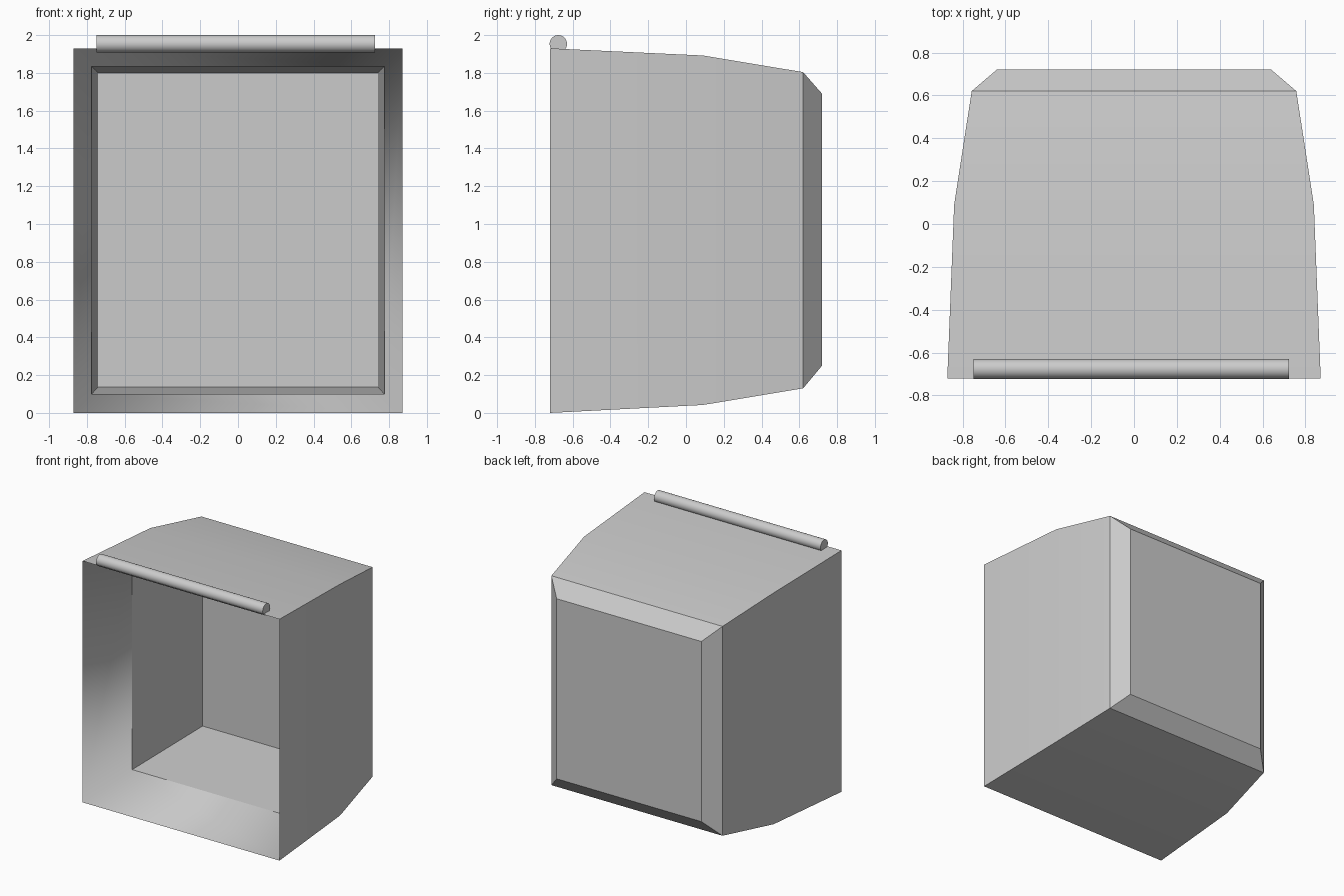
import bpy, bmesh, math

if "Cube" in bpy.data.objects:
    bpy.data.objects.remove(bpy.data.objects["Cube"])

# cross-sections from inner back panel, out through the opening, along the outside to the back
# (y, half width, bottom z, top z)
SECTIONS = [
    (0.61, 0.74, 0.137, 1.80),     # inner back panel
    (-0.23, 0.775, 0.10, 1.834),   # inner throat
    (-0.72, 0.871, 0.0, 1.93),     # front rim
    (0.09, 0.839, 0.042, 1.892),   # outer shoulder
    (0.62, 0.757, 0.13, 1.804),    # start of back chamfer
    (0.72, 0.64, 0.25, 1.69),      # outer back panel
]


def link(name, bm):
    mesh = bpy.data.meshes.new(name)
    bm.to_mesh(mesh)
    bm.free()
    obj = bpy.data.objects.new(name, mesh)
    bpy.context.collection.objects.link(obj)
    return obj


# tapered hollow housing
bm = bmesh.new()
rings = [[bm.verts.new(p) for p in ((-w, y, b), (w, y, b), (w, y, t), (-w, y, t))]
         for y, w, b, t in SECTIONS]
for a, c in zip(rings, rings[1:]):
    for i in range(4):
        j = (i + 1) % 4
        bm.faces.new((a[i], a[j], c[j], c[i]))
bm.faces.new(rings[0])
bm.faces.new(rings[-1])
bmesh.ops.recalc_face_normals(bm, faces=bm.faces)

# smooth shading with crisp edges, except the softly blended front funnel corners
for f in bm.faces:
    f.smooth = True
for e in bm.edges:
    e.smooth = e.calc_face_angle(0) < math.radians(30)
for i in range(4):
    bm.edges.get((rings[1][i], rings[2][i])).smooth = True
    bm.edges.get((rings[1][i], rings[1][(i + 1) % 4])).smooth = False
link("housing", bm)

# hinge rod along the top front edge
bpy.ops.mesh.primitive_cylinder_add(vertices=32, radius=0.046, depth=1.473,
                                    location=(-0.0125, -0.676, 1.954),
                                    rotation=(0, math.pi / 2, 0))
rod = bpy.context.object
rod.name = "hinge_rod"
bpy.ops.object.shade_smooth_by_angle(angle=math.radians(30))
